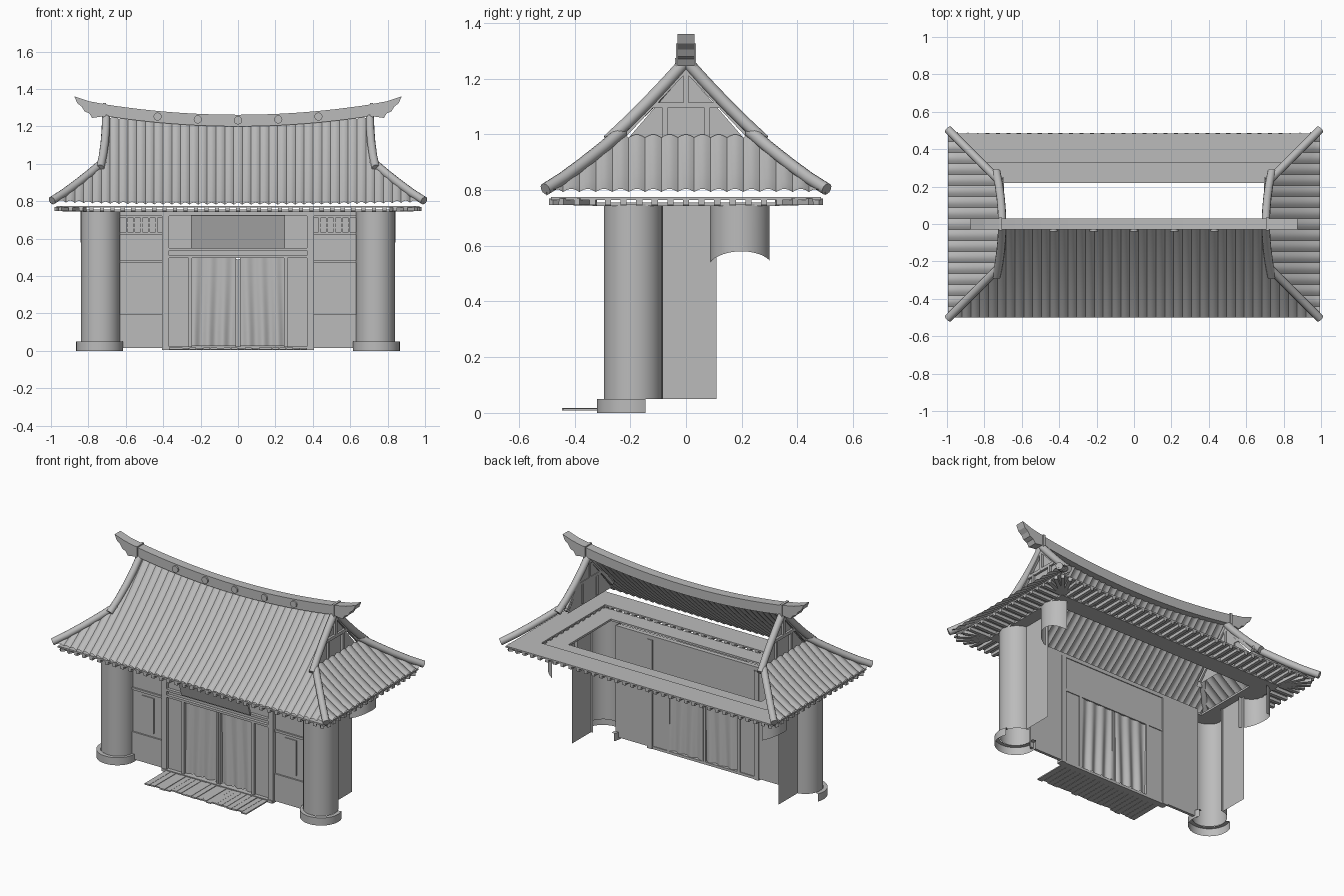
import bpy, math, random
from math import sin, cos, pi, radians
from mathutils import Vector

random.seed(3)
if "Cube" in bpy.data.objects:
    bpy.data.objects.remove(bpy.data.objects["Cube"])

GREY = (0.5, 0.5, 0.5, 1)
mat = bpy.data.materials.new("plain_grey")
mat.use_nodes = True
mat.diffuse_color = GREY
mat.node_tree.nodes["Principled BSDF"].inputs["Base Color"].default_value = GREY


def mesh(name, verts, faces, smooth=False):
    me = bpy.data.meshes.new(name)
    me.from_pydata(verts, [], faces)
    me.materials.append(mat)
    ob = bpy.data.objects.new(name, me)
    bpy.context.collection.objects.link(ob)
    if smooth:
        bpy.ops.object.select_all(action='DESELECT')
        ob.select_set(True)
        bpy.context.view_layer.objects.active = ob
        bpy.ops.object.shade_smooth_by_angle(angle=radians(40))
    return ob


def grid(name, nu, nv, f, smooth=True):
    """Sheet from f(u, v) with u and v running 0 to 1."""
    verts = [f(i / nu, j / nv) for i in range(nu + 1) for j in range(nv + 1)]
    w = nv + 1
    faces = [(i * w + j, (i + 1) * w + j, (i + 1) * w + j + 1, i * w + j + 1)
             for i in range(nu) for j in range(nv)]
    return mesh(name, verts, faces, smooth)


def boxes(name, items):
    """Several boxes (x0, x1, y0, y1, z0, z1) as one object."""
    verts, faces = [], []
    for x0, x1, y0, y1, z0, z1 in items:
        b = len(verts)
        verts += [(x, y, z) for x in (x0, x1) for y in (y0, y1) for z in (z0, z1)]
        faces += [tuple(b + i for i in q) for q in
                  ((0, 1, 3, 2), (4, 6, 7, 5), (0, 4, 5, 1), (2, 3, 7, 6), (0, 2, 6, 4), (1, 5, 7, 3))]
    return mesh(name, verts, faces)


def bars(name, pairs, w, h):
    """Square bars between pairs of points, as one object."""
    verts, faces = [], []
    for a, b in pairs:
        a, b = Vector(a), Vector(b)
        d = (b - a).normalized()
        side = d.cross(Vector((0, 0, 1)))
        side = side.normalized() if side.length > 0.01 else Vector((0, 1, 0))
        up = side.cross(d)
        n = len(verts)
        verts += [p + side * w / 2 * i + up * h / 2 * k for p in (a, b)
                  for i, k in ((-1, -1), (1, -1), (1, 1), (-1, 1))]
        faces += [tuple(n + i for i in q) for q in
                  ((0, 1, 2, 3), (7, 6, 5, 4), (0, 4, 5, 1), (1, 5, 6, 2), (2, 6, 7, 3), (3, 7, 4, 0))]
    return mesh(name, verts, faces)


def tube(name, path, r):
    """Round capped tube along a path."""
    pts = [Vector(p) for p in path]
    n, verts = 12, []
    for i, p in enumerate(pts):
        d = (pts[min(i + 1, len(pts) - 1)] - pts[max(i - 1, 0)]).normalized()
        q = d.to_track_quat('Z', 'Y')
        verts += [p + q @ Vector((r * cos(2 * pi * k / n), r * sin(2 * pi * k / n), 0)) for k in range(n)]
    faces = [(i * n + k, i * n + (k + 1) % n, (i + 1) * n + (k + 1) % n, (i + 1) * n + k)
             for i in range(len(pts) - 1) for k in range(n)]
    faces += [tuple(range(n))[::-1], tuple(range(len(verts) - n, len(verts)))]
    return mesh(name, verts, faces, True)


# Roof height by distance from the ridge line, with lifted ends
def roof_z(d, x=0):
    t = min(d / 0.5, 1)
    return 1.215 - 0.43 * t - 0.1 * t * (1 - t) + (1 - t) * 0.07 * min(abs(x), 0.72) ** 2


def tile(p, count, span):
    return 0.011 * abs(cos(pi * p * count / span)) - 0.004


def front_slope(u, v):
    x = (u - 0.5) * 1.98
    start = 0 if abs(x) < 0.725 else abs(x) - 0.49
    d = start + (0.5 - start) * v
    return (x, -d, roof_z(d, x) + tile(x, 42, 1.98) + 0.015 * abs(x) ** 3 * v)


grid("front_roof_tiles", 336, 12, front_slope)

for s, tag in ((1, "left"), (-1, "right")):
    def side_slope(u, v):
        y = (u - 0.5) * 1.0
        start = max(0.23, abs(y))
        d = start + (0.505 - start) * v
        return (s * (d + 0.49), y, roof_z(d) + 0.012 * v + tile(y, 17, 1.0))
    grid(tag + "_side_roof_tiles", 136, 6, side_slope)

    # Ridge tubes on hips and gable edges
    for e, end in ((-1, "front"), (1, "back")):
        tube(f"{tag}_{end}_hip_ridge", [(s * (d + 0.49), e * d, roof_z(d) + 0.018)
             for d in (0.23, 0.3, 0.37, 0.44, 0.505)], 0.022)
        tube(f"{tag}_{end}_gable_ridge", [(s * (0.705 + 0.4 * d * d), e * d, roof_z(d, 0.72) + 0.012)
             for d in (0, 0.07, 0.14, 0.21, 0.28)], 0.022)

    # Gable wall with timber frame
    mesh(tag + "_gable_wall", [(s * 0.7, -0.23, 0.96), (s * 0.7, 0.23, 0.96), (s * 0.7, 0, 1.225)], [(0, 1, 2)])
    x = s * 0.705
    bars(tag + "_gable_timber", [((x, -0.13, 1.105), (x, 0.13, 1.105)), ((x, 0, 1.1), (x, 0, 1.22)),
         ((x, -0.075, 0.97), (x, -0.075, 1.1)), ((x, 0.075, 0.97), (x, 0.075, 1.1)),
         ((x, -0.24, 0.98), (x, 0, 1.235)), ((x, 0.24, 0.98), (x, 0, 1.235))], 0.018, 0.02)

    # Ridge end ornament
    prof = [(0.71, 1.255), (0.78, 1.245), (0.795, 1.27), (0.82, 1.28), (0.835, 1.305), (0.86, 1.325),
            (0.875, 1.36), (0.8, 1.335), (0.71, 1.318)]
    n = len(prof)
    mesh(tag + "_ridge_end", [(s * px, y, pz) for y in (-0.03, 0.03) for px, pz in prof],
         [tuple(range(n)), tuple(range(2 * n - 1, n - 1, -1))] +
         [(i, i + n, (i + 1) % n + n, (i + 1) % n) for i in range(n)])
    boxes(tag + "_ridge_collar", [(s * 0.715 - 0.008, s * 0.715 + 0.008, -0.036, 0.036, 1.245, 1.325)])

# Curved main ridge
def ridge(u, v):
    x = (u - 0.5) * 1.42
    k = round(v * 4) % 4
    return (x, (-0.03, 0.03, 0.03, -0.03)[k], (1.2 if k < 2 else 1.262) + 0.11 * x * x)


grid("main_ridge", 24, 4, ridge)
for i in range(-2, 3):
    x = i * 0.215
    z = 1.232 + 0.11 * x * x
    tube("ridge_medallion", [(x, -0.03, z), (x, -0.04, z)], 0.022)

# Soffit rings under the eaves
def ring(name, xi, yi, xo, yo, z0, z1):
    boxes(name, [(-xo, xo, -yo, -yi, z0, z1), (-xo, xo, yi, yo, z0, z1),
                 (-xo, -xi, -yi, yi, z0, z1), (xi, xo, -yi, yi, z0, z1)])


ring("inner_soffit", 0.7, 0.22, 0.83, 0.335, 0.742, 0.755)
ring("outer_soffit", 0.82, 0.33, 0.97, 0.485, 0.765, 0.775)

# Rafters, fanned at the corners
rafters = []
for e in (-1, 1):
    for i in range(-17, 18):
        x = i * 0.056
        rafters.append(((max(-0.82, min(0.82, x)), e * 0.33, 0.755), (x, e * 0.485, 0.758)))
    for i in range(-8, 9):
        y = i * 0.056
        rafters.append(((e * 0.82, max(-0.33, min(0.33, y)), 0.755), (e * 0.975, y, 0.758)))
bars("eave_rafters", rafters, 0.022, 0.022)


# Partial round columns
def arc(name, cx, cy, r, a0, a1, z0, z1, s, r1=None, wave=0):
    def f(u, v):
        a = radians(a0 + (a1 - a0) * u)
        rad = r + ((r1 or r) - r) * v
        low = z0 + wave * sin(u * pi * 1.4 + 2.2)
        return (s * (cx + rad * cos(a)), cy + rad * sin(a), low + (z1 - low) * v)
    grid(name, 28, 1, f)


for s, tag in ((1, "left"), (-1, "right")):
    arc(tag + "_front_column", 0.735, -0.19, 0.105, 180, 450, 0.05, 0.75, s)
    arc(tag + "_column_base", 0.74, -0.195, 0.125, 157, 383, 0, 0.05, s)
    arc(tag + "_column_base_top", 0.74, -0.195, 0.125, 157, 383, 0.05, 0.05, s, 0.1)
    arc(tag + "_back_column", 0.735, 0.195, 0.108, -95, 75, 0.555, 0.75, s, wave=-0.025)
    mesh(tag + "_side_wall", [(s * 0.75, y, z) for y, z in
         ((-0.085, 0.05), (0.11, 0.05), (0.11, 0.75), (-0.085, 0.75))], [(0, 1, 2, 3)])

    # Side wall panel with rails, inset frame and lattice window
    def span(x0, x1, y0, y1, z0, z1):
        return (min(s * x0, s * x1), max(s * x0, s * x1), y0, y1, z0, z1)
    boxes(tag + "_front_panel", [span(0.4, 0.64, -0.19, -0.18, 0.015, 0.745)])
    boxes(tag + "_panel_rails", [span(0.4, 0.64, -0.2, -0.19, z, z + 0.015) for z in (0.18, 0.47, 0.62, 0.71)])
    boxes(tag + "_panel_plinth", [span(0.4, 0.63, -0.198, -0.19, 0.015, 0.18)])
    boxes(tag + "_panel_plate", [span(0.475, 0.56, -0.196, -0.19, 0.22, 0.45)])
    boxes(tag + "_window_lattice",
          [span(x, x + 0.01, -0.2, -0.19, 0.635, 0.71) for x in (0.43, 0.47, 0.51, 0.55, 0.59)] +
          [span(0.43, 0.6, -0.198, -0.19, z, z + 0.008) for z in (0.655, 0.68)])
    boxes(tag + "_door_post", [span(0.37, 0.405, -0.215, -0.175, 0.005, 0.72)])
    boxes(tag + "_door_side_panel", [span(0.26, 0.37, -0.195, -0.185, 0.015, 0.5)])
    boxes(tag + "_door_jamb", [span(0.245, 0.265, -0.21, -0.18, 0.015, 0.5)])
    boxes(tag + "_door_stile", [span(0.002, 0.014, -0.205, -0.18, 0.02, 0.49)])

    # Draped door cloth
    grid(tag + "_door_cloth", 48, 6, lambda u, v: (
        s * (0.012 + 0.235 * u), -0.188 + 0.009 * sin(u * 19 + 1.2 * v + s) * (1 - 0.6 * v), 0.025 + 0.47 * v))

# Door head, lintels and threshold
boxes("door_head_panel", [(-0.37, 0.37, -0.195, -0.185, 0.5, 0.72)])
boxes("door_lintels", [(-0.38, 0.38, -0.215, -0.18, 0.495, 0.51), (-0.37, 0.37, -0.215, -0.185, 0.535, 0.55),
                       (-0.64, 0.64, -0.21, -0.18, 0.72, 0.745)])
boxes("threshold", [(-0.4, 0.4, -0.22, -0.18, 0.005, 0.022)])

# Sign board leaning forward
bars("sign_board", [((0, -0.225, 0.55), (0, -0.28, 0.725))], 0.5, 0.012)

# Slatted entrance mat
w = 0.74 / 20
boxes("entrance_mat", [(-0.37 + i * w, -0.372 + (i + 1) * w, -0.445 + random.uniform(0, 0.02), -0.22,
                        0.008, 0.015 + random.uniform(0, 0.003)) for i in range(20)])
